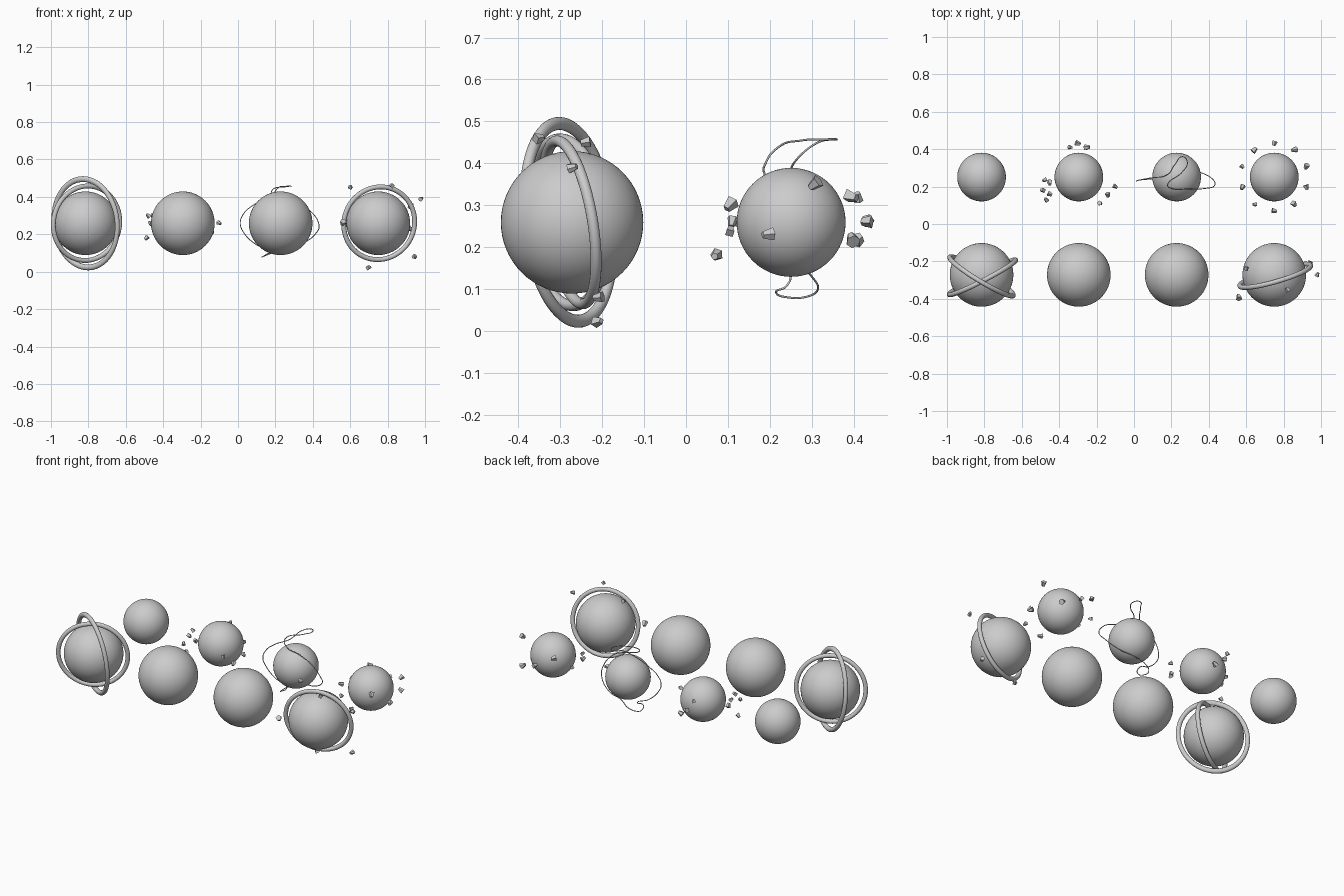
import bpy
import math
import random
from mathutils import Euler, Matrix, Vector

random.seed(4)

default_cube = bpy.data.objects.get("Cube")
if default_cube:
    bpy.data.objects.remove(default_cube, do_unlink=True)

# One plain grey for everything
grey = bpy.data.materials.new("plain grey")
grey.use_nodes = True
grey_value = (0.6, 0.6, 0.6, 1)
grey.diffuse_color = grey_value
grey.node_tree.nodes["Principled BSDF"].inputs["Base Color"].default_value = grey_value


def finish(name, smooth=True):
    """Name the active object, colour it and set its shading."""
    part = bpy.context.object
    part.name = name
    part.data.materials.append(grey)
    if smooth:
        bpy.ops.object.shade_smooth()
    return part


def add_ball(name, centre, radius):
    bpy.ops.mesh.primitive_uv_sphere_add(
        segments=64, ring_count=32, radius=radius, location=centre)
    return finish(name)


def add_ring(name, centre, along, upward, major, stretch=1):
    """Torus lying in the plane of two directions, stretched along the second."""
    bpy.ops.mesh.primitive_torus_add(
        major_radius=major, minor_radius=0.013,
        major_segments=72, minor_segments=16)
    ring = finish(name)
    side = Vector(along).normalized()
    normal = side.cross(Vector(upward)).normalized()
    rise = normal.cross(side)
    frame = Matrix((side, rise * stretch, normal)).transposed().to_4x4()
    ring.data.transform(Matrix.Translation(centre) @ frame)
    return ring


def add_pebble(name, centre):
    """Small flat-faced tapered chip with a random turn."""
    size = random.uniform(0.8, 1.15)
    bpy.ops.mesh.primitive_cone_add(
        vertices=random.choice((4, 5, 6)), radius1=0.016 * size,
        radius2=0.009 * size, depth=0.026 * size, location=centre)
    chip = finish(name, smooth=False)
    chip.rotation_euler = Euler([random.uniform(0, math.tau) for _ in range(3)])
    return chip


# Two rows of balls: large in front, small behind
columns = (-0.815, -0.295, 0.228, 0.75)
front_y, back_y, height = -0.272, 0.251, 0.259
for column in columns:
    add_ball("large_ball", (column, front_y, height), 0.17)
    add_ball("small_ball", (column, back_y, height), 0.13)

# Crossed pair of rings and the single ring
first, second, third, last = columns
add_ring("tall_ring", (first, -0.28, height), (0.855, -0.518, 0),
         (-0.1, -0.07, 1), 0.198, stretch=1.2)
add_ring("round_ring", (first + 0.005, -0.285, height), (0.885, 0.466, -0.05),
         (0, -0.1, 1), 0.2)
add_ring("single_ring", (last + 0.005, -0.277, height), (0.961, 0.277, 0),
         (0.03, -0.16, 1), 0.197)

# Pebbles scattered round the large ringed ball
for spot in ((.82, -.35, .46), (.98, -.27, .39), (.94, -.21, .08),
             (.7, -.21, .022), (.6, -.24, .45), (.56, -.39, .26)):
    add_pebble("ring_pebble", spot)

# Pebbles in a wavering circle round the last small ball
heights = (.26, .22, .35, .23, .3, .18, .24, .26, .25, .32)
for step, level in enumerate(heights):
    angle = math.pi / 2 - math.tau * step / len(heights)
    add_pebble("circle_pebble", (last + 0.18 * math.cos(angle),
                                 back_y + 0.18 * math.sin(angle), level))

# Pebbles in three clusters round the second small ball
clusters = {
    "back_pebble": ((-.34, .41, .32), (-.3, .43, .26), (-.25, .41, .22)),
    "left_pebble": ((-.1, .2, .26), (-.14, .155, .21), (-.18, .11, .26)),
    "right_pebble": ((-.48, .235, .3), (-.45, .22, .25), (-.49, .18, .18),
                     (-.45, .16, .3), (-.47, .13, .26)),
}
for name, spots in clusters.items():
    for spot in spots:
        add_pebble(name, spot)

# Thin looping wire round the third small ball
path = (
    (.26, .36, .457), (.285, .33, .457), (.26, .28, .455), (.18, .21, .43),
    (.2, .19, .4), (.3, .188, .37), (.38, .19, .33), (.433, .21, .25),
    (.42, .24, .21), (.34, .28, .15), (.24, .3, .13), (.18, .315, .1),
    (.135, .29, .082), (.13, .25, .079), (.15, .215, .092), (.17, .24, .107),
    (.09, .24, .15), (.03, .235, .21), (.012, .23, .26), (.03, .235, .31),
    (.08, .245, .355), (.18, .265, .41), (.22, .32, .452),
)
curve = bpy.data.curves.new("looping_wire", "CURVE")
curve.dimensions = "3D"
curve.bevel_depth = 0.0025
curve.bevel_resolution = 2
curve.resolution_u = 10
spline = curve.splines.new("BEZIER")
spline.bezier_points.add(len(path) - 1)
spline.use_cyclic_u = True
for knot, spot in zip(spline.bezier_points, path):
    knot.co = spot
    knot.handle_left_type = knot.handle_right_type = "AUTO"
curve.materials.append(grey)
wire = bpy.data.objects.new("looping_wire", curve)
bpy.context.collection.objects.link(wire)
